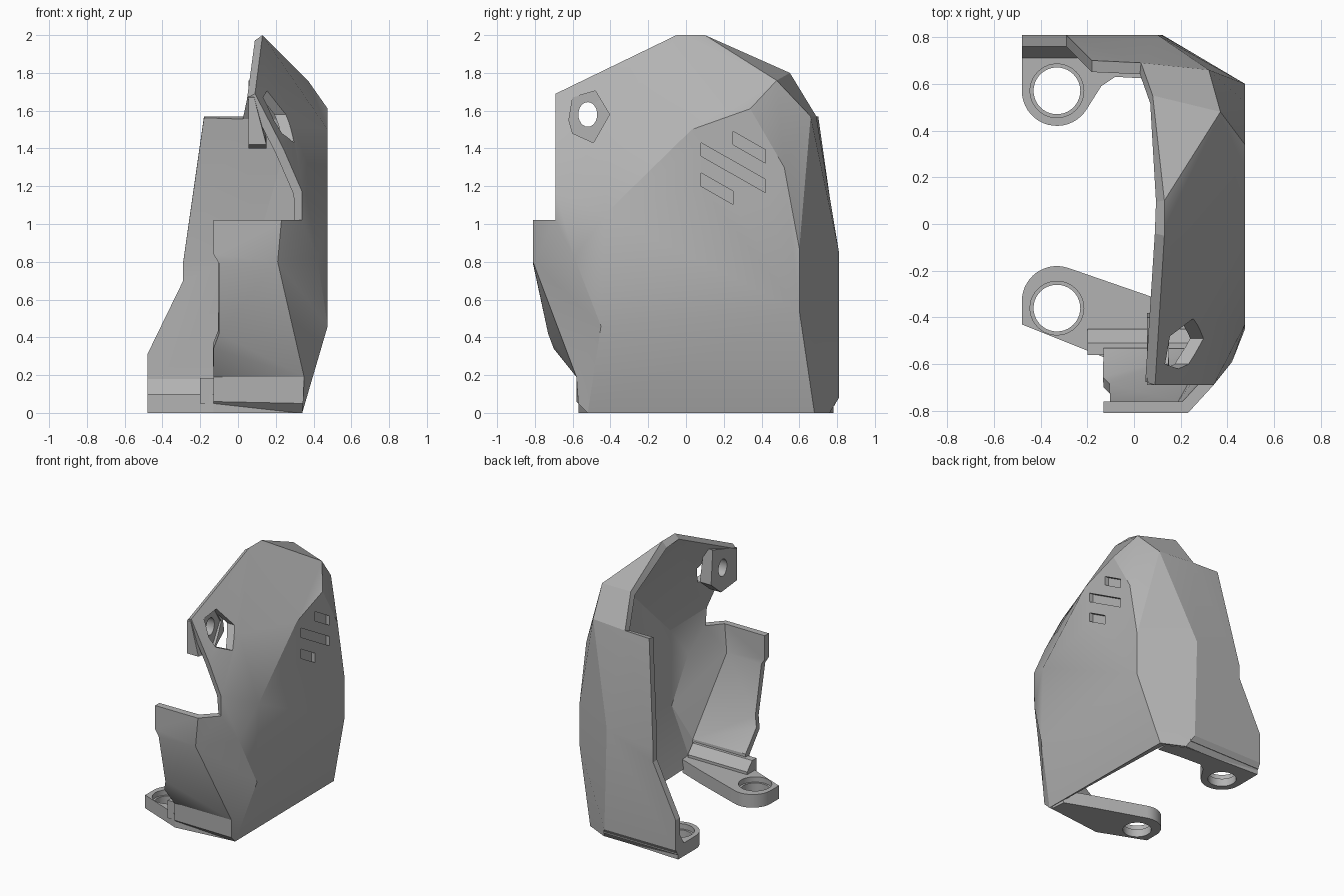
import bpy, bmesh, math

cube = bpy.data.objects.get("Cube")
if cube:
    bpy.data.objects.remove(cube, do_unlink=True)

# Single plain grey material
grey = bpy.data.materials.new("plain_grey")
grey.use_nodes = True
colour = (0.45, 0.45, 0.45, 1)
grey.diffuse_color = colour
for node in grey.node_tree.nodes:
    if node.type == 'BSDF_PRINCIPLED':
        node.inputs["Base Color"].default_value = colour
        node.inputs["Roughness"].default_value = 0.6


def make_object(name, bm):
    mesh = bpy.data.meshes.new(name)
    bm.to_mesh(mesh)
    bm.free()
    mesh.materials.append(grey)
    obj = bpy.data.objects.new(name, mesh)
    bpy.context.collection.objects.link(obj)
    return obj


def activate(obj):
    for other in list(bpy.context.selected_objects):
        other.select_set(False)
    obj.select_set(True)
    bpy.context.view_layer.objects.active = obj


def apply_modifiers(obj):
    activate(obj)
    for mod in list(obj.modifiers):
        bpy.ops.object.modifier_apply(modifier=mod.name)


def cut(obj, cutter):
    mod = obj.modifiers.new("cut", 'BOOLEAN')
    mod.operation = 'DIFFERENCE'
    mod.solver = 'EXACT'
    mod.object = cutter
    apply_modifiers(obj)


def prism(name, outline, axis, low, high):
    """Extrude a flat outline along axis x or z between low and high."""
    def place(a, b, t):
        return (t, a, b) if axis == 'x' else (a, b, t)
    bm = bmesh.new()
    ends = [[bm.verts.new(place(a, b, t)) for a, b in outline] for t in (low, high)]
    for loop in ends:
        bm.faces.new(loop)
    count = len(outline)
    for i in range(count):
        j = (i + 1) % count
        bm.faces.new((ends[0][i], ends[0][j], ends[1][j], ends[1][i]))
    bmesh.ops.recalc_face_normals(bm, faces=bm.faces)
    return make_object(name, bm)


def arc(cx, cy, rx, ry, start, end, steps):
    angles = [math.radians(start + (end - start) * i / steps) for i in range(steps + 1)]
    return [(cx + rx * math.cos(a), cy + ry * math.sin(a)) for a in angles]


def ellipse(cx, cy, rx, ry, steps=40):
    return arc(cx, cy, rx, ry, 0, 360, steps)[:-1]


def cut_prism(targets, outline, axis, low, high):
    cutter = prism("cutter", outline, axis, low, high)
    cutter.hide_render = True
    for obj in targets:
        cut(obj, cutter)
    bpy.data.objects.remove(cutter, do_unlink=True)


# Corner points of the faceted shell, grouped by region
front = dict(
    base=(-.13, -.52, 0), base_in=(.34, -.52, 0),
    lip=(-.13, -.58, .06), lip_in=(.345, -.57, .05),
    step=(-.13, -.58, .19), step_in=(.35, -.58, .19),
    knee=(-.13, -.7, .34), notch=(-.1, -.73, .42),
    chest=(-.1, -.81, .79), chest_in=(.21, -.81, .8), tab=(-.13, -.81, .84),
    top=(-.13, -.81, 1.02), top_in=(.23, -.81, 1.02))
side = dict(
    heel=(.33, .68, 0), rim_a=(.34, -.69, 1.02), rim_b=(.34, -.69, 1.17),
    rim_c=(.24, -.69, 1.4), rim_d=(.09, -.69, 1.69),
    cheek=(.42, -.59, .82), low=(.475, -.45, .46), mid=(.475, -.43, 1.05),
    brow=(.29, -.4, 1.52), fold=(.475, .03, 1.5),
    ridge_a=(.475, .34, 1.61), ridge_b=(.475, .52, 1.3),
    ridge_c=(.475, .6, .87), ridge_d=(.475, .6, .54),
    peak=(.13, -.05, 2), peak_b=(.13, .1, 2), crown=(.37, .48, 1.76))
back = dict(
    neck=(.08, .55, 1.8), nape=(.03, .69, 1.57), wing=(-.18, .7, 1.57),
    shoulder=(.32, .66, 1.57), spine=(.1, .81, .85), spine_low=(.12, .81, .08),
    edge_a=(-.29, .81, .8), edge_b=(-.29, .81, .7), edge_c=(-.48, .81, .31),
    edge_d=(-.48, .81, .08), sole=(.16, .76, 0), sole_out=(-.48, .76, 0))

# Panels between the corners, a few to each line
panels = (
    "base base_in lip_in lip; lip lip_in step_in step; step step_in knee",
    "knee step_in notch; notch step_in chest_in chest; chest chest_in tab",
    "tab chest_in top_in top; top_in chest_in rim_a; chest_in step_in low",
    "chest_in low cheek; chest_in cheek rim_a; step_in lip_in base_in low",
    "base_in heel ridge_d low; low ridge_d ridge_c ridge_b ridge_a fold mid",
    "cheek low mid; cheek mid rim_b rim_a; rim_b mid brow; rim_b brow rim_c",
    "mid fold brow; rim_c brow rim_d; brow peak rim_d; brow fold peak",
    "fold ridge_a crown; fold crown peak; peak crown peak_b; peak_b crown neck",
    "crown shoulder nape neck; crown ridge_a ridge_b; crown ridge_b shoulder",
    "shoulder ridge_b ridge_c; shoulder ridge_c spine; shoulder spine nape",
    "nape spine edge_a wing; ridge_c ridge_d spine_low spine",
    "ridge_d heel sole spine_low; spine spine_low edge_d edge_c edge_b edge_a",
    "edge_d spine_low sole sole_out",
)

# Faceted shell, thickened inwards
bm = bmesh.new()
corners = {k: bm.verts.new(p) for k, p in {**front, **side, **back}.items()}
for line in panels:
    for panel in line.split(";"):
        bm.faces.new([corners[k] for k in panel.split()])
bmesh.ops.recalc_face_normals(bm, faces=bm.faces)
bm.normal_update()
widest = max(bm.faces, key=lambda f: f.calc_area() * abs(f.normal.x))
if widest.normal.x < 0:
    bmesh.ops.reverse_faces(bm, faces=bm.faces)
shell = make_object("shell", bm)
thick = shell.modifiers.new("thickness", 'SOLIDIFY')
thick.thickness = 0.05
thick.offset = -1
thick.use_even_offset = True
apply_modifiers(shell)

# Screw boss behind the upper front corner
boss = prism("screw_boss", [(-.69, 1.67), (-.4, 1.76), (-.38, 1.5), (-.5, 1.4), (-.69, 1.42)],
             'x', .055, .15)
for v in boss.data.vertices:
    if v.co.x > .1 and v.co.z > 1.6:
        v.co.x = .085 if v.co.y < -.6 else .13
cut_prism([shell, boss], [(-.62, 1.55), (-.6, 1.67), (-.48, 1.705), (-.405, 1.58),
                          (-.49, 1.43), (-.6, 1.48)], 'x', .13, .6)
cut_prism([shell, boss], ellipse(-.52, 1.58, .05, .065, 24), 'x', -.1, .6)

# Three slanted vent grooves
for y0, y1, z in ((.25, .42, 1.49), (.08, .42, 1.43), (.08, .25, 1.27)):
    drop = (y1 - y0) * .57
    cut_prism([shell], [(y0, z), (y1, z - drop), (y1, z - drop - .07), (y0, z - .07)],
              'x', .445, .6)

# Mounting flanges with stepped holes
front_flange = prism("front_flange", [(-.48, -.43)] + arc(-.33, -.33, .15, .15, 180, 70, 14)
                     + [(.1, -.32), (.31, -.4), (.32, -.52), (-.13, -.57)], 'z', 0, .1)
back_flange = prism("back_flange", [(-.48, .78)] + arc(-.33, .57, .15, .15, 180, 330, 18)
                    + [(-.14, .59), (-.08, .63), (.1, .62), (.28, .6), (.28, .68), (.15, .75)],
                    'z', 0, .1)
for flange, y in ((front_flange, -.36), (back_flange, .57)):
    cut_prism([flange], ellipse(-.33, y, .1, .1), 'z', -.1, .3)
    cut_prism([flange], ellipse(-.33, y, .115, .115), 'z', .06, .3)

# Reinforcing feet along the walls
front_foot = prism("front_foot", [(-.56, .05), (-.45, .05), (-.45, .12), (-.51, .185), (-.56, .185)],
                   'x', -.2, .3)
back_foot = prism("back_foot", [(.79, .04), (.71, .04), (.71, .1), (.76, .18), (.79, .18)],
                  'x', -.48, .14)

for obj in (shell, boss, front_flange, back_flange, front_foot, back_foot):
    activate(obj)
    bpy.ops.object.shade_smooth_by_angle(angle=math.radians(20))
